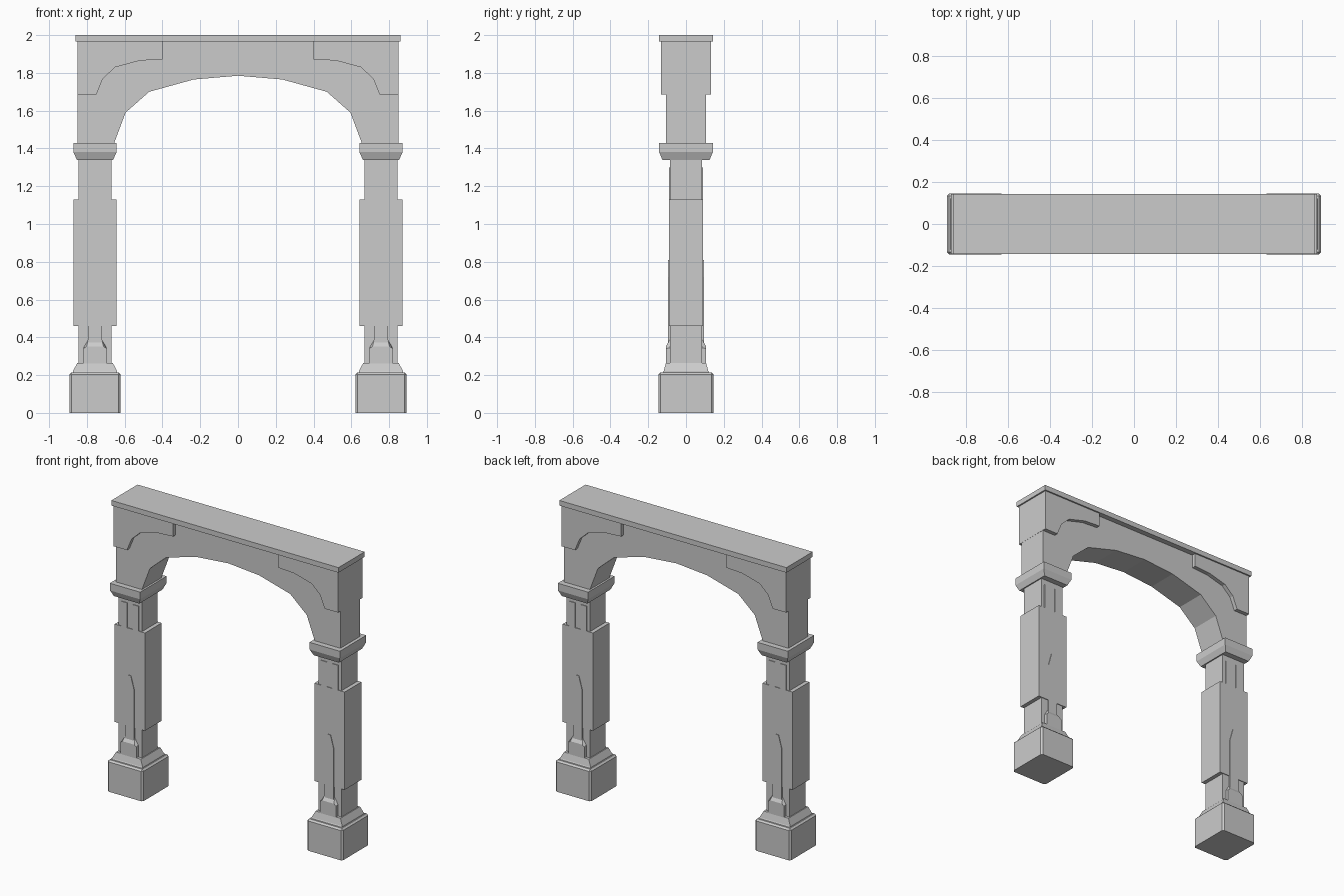
import bpy, bmesh

if "Cube" in bpy.data.objects:
    bpy.data.objects.remove(bpy.data.objects["Cube"])

CX = 0.757  # distance of each pillar from the centre


def finish(name, bm):
    bmesh.ops.recalc_face_normals(bm, faces=bm.faces)
    me = bpy.data.meshes.new(name)
    bm.to_mesh(me)
    bm.free()
    ob = bpy.data.objects.new(name, me)
    bpy.context.collection.objects.link(ob)
    return ob


def stack(name, cx, rings):
    """Rectangular tower; each ring is (half x, half y, z)."""
    bm = bmesh.new()
    loops = [[bm.verts.new((cx + sx * hx, sy * hy, z))
              for sx, sy in ((-1, -1), (1, -1), (1, 1), (-1, 1))]
             for hx, hy, z in rings]
    for a, b in zip(loops, loops[1:]):
        for i in range(4):
            j = (i + 1) % 4
            bm.faces.new((a[i], a[j], b[j], b[i]))
    bm.faces.new(loops[0])
    bm.faces.new(loops[-1])
    return finish(name, bm)


def plate(name, outline, y0, y1):
    """Front-view outline extruded along y."""
    bm = bmesh.new()
    front = [bm.verts.new((x, y0, z)) for x, z in outline]
    back = [bm.verts.new((x, y1, z)) for x, z in outline]
    bm.faces.new(front)
    bm.faces.new(back)
    for i in range(len(front)):
        j = (i + 1) % len(front)
        bm.faces.new((front[i], front[j], back[j], back[i]))
    return finish(name, bm)


def rect(x0, x1, z0, z1):
    return [(x0, z0), (x1, z0), (x1, z1), (x0, z1)]


def plaque(name, cx):
    """Foot plaques on both faces, with a top sloping back to the shaft."""
    bm = bmesh.new()
    outer = [(-0.061, 0.24), (0.061, 0.24), (0.061, 0.34), (0.045, 0.352), (-0.045, 0.352), (-0.061, 0.34)]
    inner = [(-0.061, 0.24), (0.061, 0.24), (0.061, 0.345), (0.036, 0.388), (-0.036, 0.388), (-0.061, 0.345)]
    for s in (-1, 1):
        a = [bm.verts.new((cx + x, s * 0.107, z)) for x, z in outer]
        b = [bm.verts.new((cx + x, s * 0.085, z)) for x, z in inner]
        bm.faces.new(a)
        bm.faces.new(b)
        for i in range(6):
            j = (i + 1) % 6
            bm.faces.new((a[i], a[j], b[j], b[i]))
    finish(name, bm)


for side, s in (("left", -1), ("right", 1)):
    cx = s * CX

    # plinth with chamfered upright and top edges
    base = stack(side + "_plinth", cx, [(0.135, 0.145, 0), (0.135, 0.145, 0.215)])
    bm = bmesh.new()
    bm.from_mesh(base.data)
    edges = [e for e in bm.edges if max(v.co.z for v in e.verts) > 0.1]
    bmesh.ops.bevel(bm, geom=edges, offset=0.011, segments=1, affect='EDGES')
    bm.to_mesh(base.data)
    bm.free()

    # shaft and mouldings
    stack(side + "_base_moulding", cx,
          [(0.116, 0.125, 0.21), (0.116, 0.118, 0.222), (0.094, 0.106, 0.265)])
    stack(side + "_shaft", cx, [(0.088, 0.086, 0.25), (0.088, 0.086, 1.35)])
    stack(side + "_sleeve", cx, [(0.115, 0.091, 0.46), (0.115, 0.091, 1.13)])
    stack(side + "_capital", cx,
          [(0.096, 0.125, 1.34), (0.114, 0.142, 1.38), (0.115, 0.143, 1.43)])

    # shallow ornament on front and back faces
    plaque(side + "_foot_plaque", cx)
    strip = [(cx + x, z) for x, z in ((-0.035, 0.36), (0.035, 0.36), (0.035, 0.72),
                                      (0.01, 0.81), (-0.01, 0.81), (-0.035, 0.72))]
    plate(side + "_centre_strip", strip, -0.095, 0.095)
    for n, k in (("inner", -s), ("outer", s)):
        xs = sorted((cx + k * 0.02, cx + k * 0.065))
        plate(side + "_neck_panel_" + n, rect(*xs, 1.12, 1.30), -0.091, 0.091)

    # raised spandrel panel
    outline = [(0.851, 1.685), (0.75, 1.685), (0.715, 1.77), (0.65, 1.83),
               (0.52, 1.865), (0.40, 1.872), (0.40, 1.97), (0.851, 1.97)]
    plate(side + "_spandrel", [(s * x, z) for x, z in outline], -0.132, 0.132)

# arch body
half = [(0.655, 1.43), (0.595, 1.59), (0.47, 1.70), (0.235, 1.765)]
under = [(-x, z) for x, z in half] + [(0, 1.785)] + half[::-1]
plate("arch", [(-0.85, 1.97), (-0.85, 1.43)] + under + [(0.85, 1.43), (0.85, 1.97)], -0.105, 0.105)

# top slab
plate("top_slab", rect(-0.861, 0.861, 1.965, 2.0), -0.142, 0.142)
